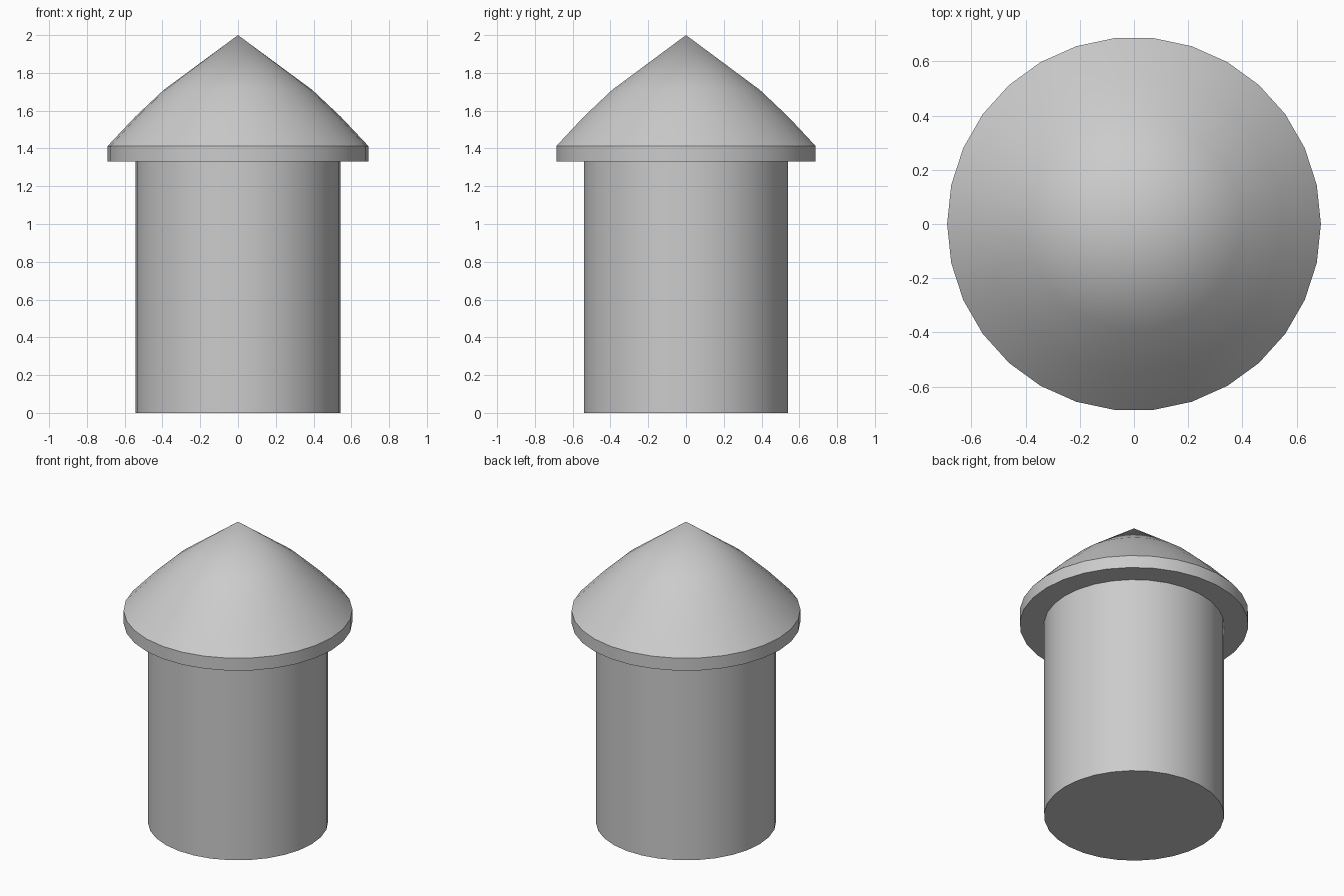
import bpy, bmesh
from math import cos, sin, tau, radians

if "Cube" in bpy.data.objects:
    bpy.data.objects.remove(bpy.data.objects["Cube"])

SIDES = 30


def lathe(name, profile):
    """Spin (radius, z) points round z; zero-radius ends become poles, others get caps."""
    bm = bmesh.new()
    rings = []
    for r, z in profile:
        n = SIDES if r > 0 else 1
        rings.append([bm.verts.new((r * cos(tau * i / SIDES), r * sin(tau * i / SIDES), z))
                      for i in range(n)])
    for low, high in zip(rings, rings[1:]):
        for i in range(SIDES):
            j = (i + 1) % SIDES
            if len(high) == 1:
                bm.faces.new((low[i], low[j], high[0]))
            else:
                bm.faces.new((low[i], low[j], high[j], high[i]))
    for ring in (rings[0], rings[-1]):
        if len(ring) > 1:
            bm.faces.new(ring)
    bmesh.ops.recalc_face_normals(bm, faces=bm.faces)
    mesh = bpy.data.meshes.new(name)
    bm.to_mesh(mesh)
    bm.free()
    obj = bpy.data.objects.new(name, mesh)
    bpy.context.collection.objects.link(obj)
    bpy.ops.object.select_all(action='DESELECT')
    obj.select_set(True)
    bpy.context.view_layer.objects.active = obj
    bpy.ops.object.shade_smooth_by_angle(angle=radians(30))
    return obj


# Round tower body
lathe("tower_body", [(0.543, 0), (0.543, 1.33)])

# Bulging conical roof with an upright eave band
lathe("roof", [(0.69, 1.33), (0.69, 1.413), (0.545, 1.567), (0.393, 1.71), (0, 2)])
